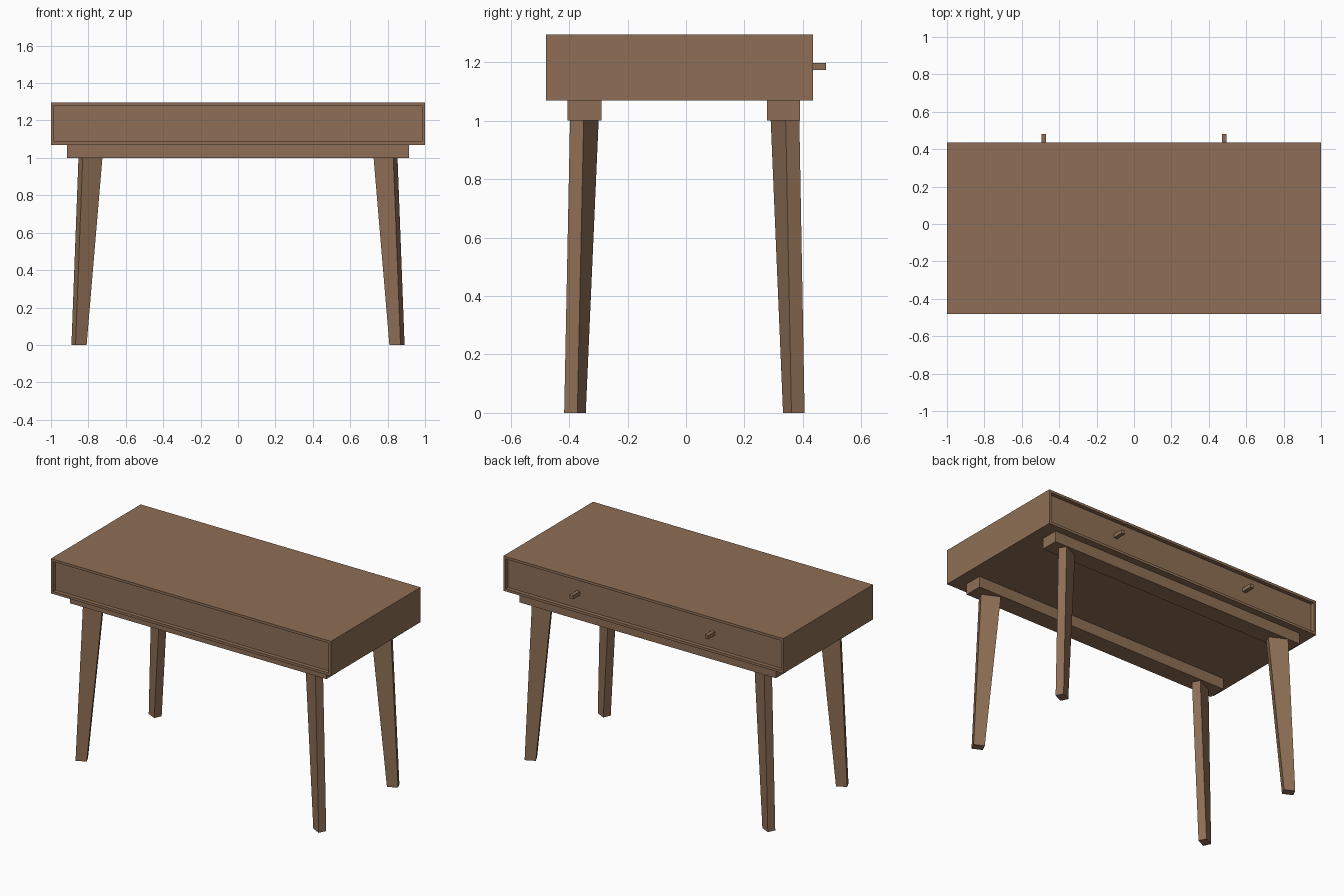
import bpy, bmesh, math
from mathutils import Vector

if "Cube" in bpy.data.objects:
    bpy.data.objects.remove(bpy.data.objects["Cube"])

wood = bpy.data.materials.new("brown wood")
wood.diffuse_color = (0.275, 0.159, 0.093, 1.0)
wood.use_nodes = True
wood.node_tree.nodes["Principled BSDF"].inputs["Base Color"].default_value = wood.diffuse_color


def finish(name, bm):
    bmesh.ops.recalc_face_normals(bm, faces=bm.faces)
    mesh = bpy.data.meshes.new(name)
    bm.to_mesh(mesh)
    bm.free()
    mesh.materials.append(wood)
    obj = bpy.data.objects.new(name, mesh)
    bpy.context.collection.objects.link(obj)
    return obj


def box_bm(lo, hi):
    bm = bmesh.new()
    bmesh.ops.create_cube(bm, size=1)
    for v in bm.verts:
        v.co = Vector([lo[i] + (v.co[i] + 0.5) * (hi[i] - lo[i]) for i in range(3)])
    bm.normal_update()
    return bm


# Desk body: box with a shallow framed recess on front and back
body = box_bm((-1, -0.48, 1.07), (1, 0.435, 1.295))
for face in [f for f in body.faces if abs(f.normal.y) > 0.9]:
    inward = -face.normal.copy() * 0.025
    bmesh.ops.inset_individual(body, faces=[face], thickness=0.023)
    # step the panel straight back, leaving a flat frame around it
    panel = bmesh.ops.extrude_discrete_faces(body, faces=[face])["faces"][0]
    bmesh.ops.translate(body, verts=panel.verts, vec=inward)
finish("desk_body", body)

# Rails under the body
for name, y0, y1 in (("front_rail", -0.405, -0.29), ("back_rail", 0.277, 0.39)):
    finish(name, box_bm((-0.915, y0, 1.0), (0.915, y1, 1.07)))

# Drawer knobs
for name, x in (("left_knob", -0.483), ("right_knob", 0.483)):
    finish(name, box_bm((x - 0.012, 0.405, 1.173), (x + 0.012, 0.48, 1.197)))


# Tapered, splayed legs, each turned outward
def leg(name, sx, sy, y_top, y_bottom):
    turn = math.radians(26)
    out = Vector((math.cos(turn) * sx, math.sin(turn) * sy, 0))
    side = Vector((-out.y, out.x, 0))
    bm = bmesh.new()
    rings = []
    for x, y, z, length, width in ((0.85, y_bottom, 0, 0.066, 0.05),
                                   (0.789, y_top, 1.0, 0.117, 0.052)):
        c = Vector((x * sx, y * sy, z))
        rings.append([bm.verts.new(c + out * (a * length / 2) + side * (b * width / 2))
                      for a, b in ((-1, -1), (1, -1), (1, 1), (-1, 1))])
    for ring in rings:
        bm.faces.new(ring)
    for i in range(4):
        j = (i + 1) % 4
        bm.faces.new((rings[0][i], rings[0][j], rings[1][j], rings[1][i]))
    finish(name, bm)


for side_name, sx in (("left", -1), ("right", 1)):
    leg("front_" + side_name + "_leg", sx, -1, 0.348, 0.38)
    leg("back_" + side_name + "_leg", sx, 1, 0.339, 0.369)
